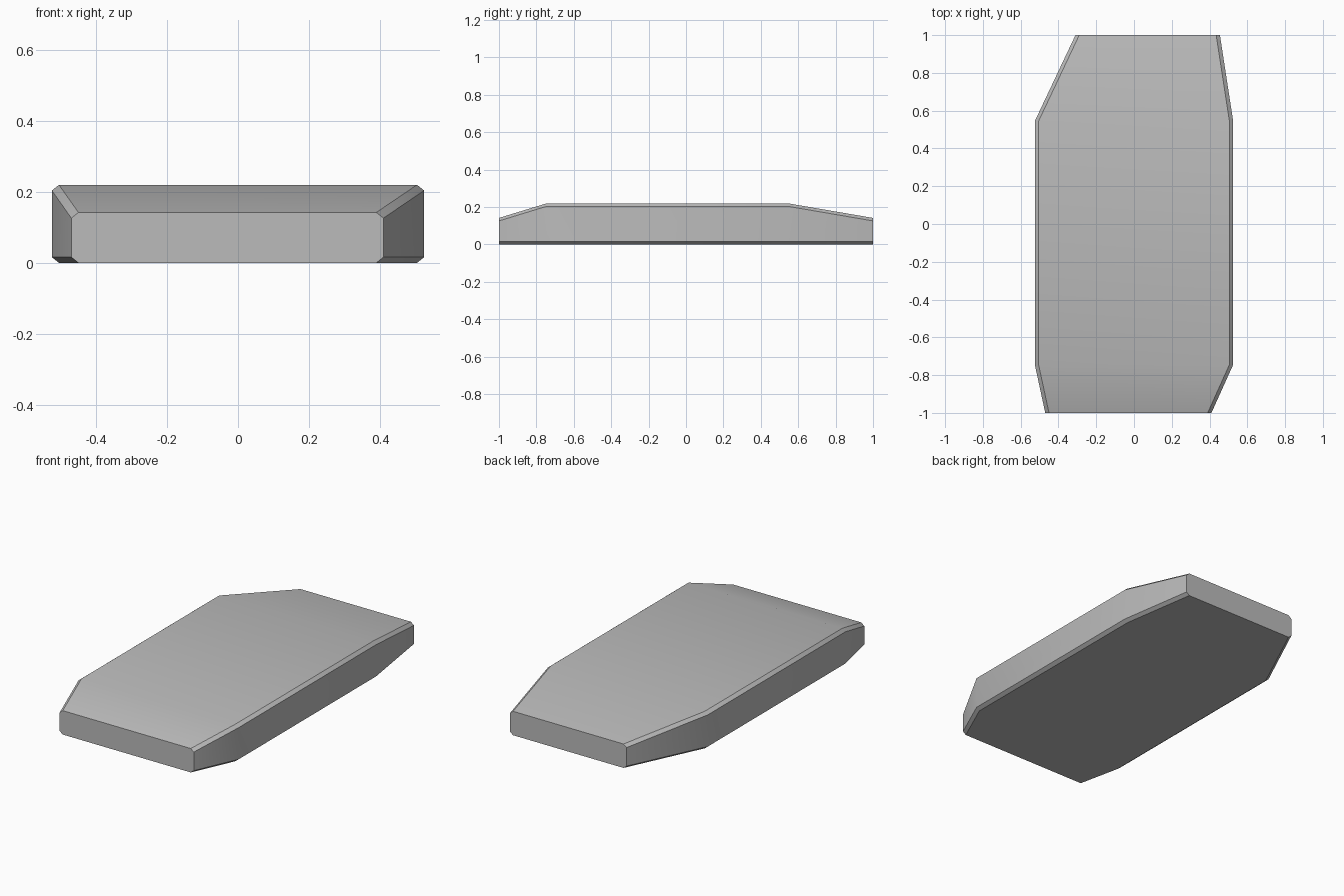
import bpy
import bmesh
import math

cube = bpy.data.objects.get("Cube")
if cube:
    bpy.data.objects.remove(cube, do_unlink=True)

stone = bpy.data.materials.new("stone_grey")
stone.use_nodes = True
GREY = (0.5, 0.5, 0.5, 1.0)
stone.diffuse_color = GREY
stone.node_tree.nodes["Principled BSDF"].inputs["Base Color"].default_value = GREY


def section(y, left, right, top):
    """Rectangle with chamfered corners across the slab at depth y."""
    w, h = 0.02, 0.016
    return [(left + w, y, 0), (right - w, y, 0), (right, y, h), (right, y, top - h),
            (right - w, y, top), (left + w, y, top), (left, y, top - h), (left, y, h)]


# Cross-sections from front to back: depth, -x edge, +x edge, height
stations = [(-1.0, -0.47, 0.41, 0.142),
            (-0.745, -0.525, 0.525, 0.22),
            (0.545, -0.525, 0.525, 0.22),
            (1.0, -0.31, 0.455, 0.142)]

# Slab: loft the sections and cap both ends
bm = bmesh.new()
rings = [[bm.verts.new(p) for p in section(*s)] for s in stations]
for a, b in zip(rings, rings[1:]):
    for i in range(len(a)):
        j = (i + 1) % len(a)
        bm.faces.new((a[i], a[j], b[j], b[i]))
bm.faces.new(rings[0])
bm.faces.new(rings[-1])
bmesh.ops.recalc_face_normals(bm, faces=bm.faces)

mesh = bpy.data.meshes.new("slab")
bm.to_mesh(mesh)
bm.free()
mesh.materials.append(stone)
slab = bpy.data.objects.new("slab", mesh)
bpy.context.collection.objects.link(slab)

# Smooth the gentle bends and keep the chamfers crisp
bpy.ops.object.select_all(action='DESELECT')
slab.select_set(True)
bpy.context.view_layer.objects.active = slab
bpy.ops.object.shade_smooth_by_angle(angle=math.radians(30))
